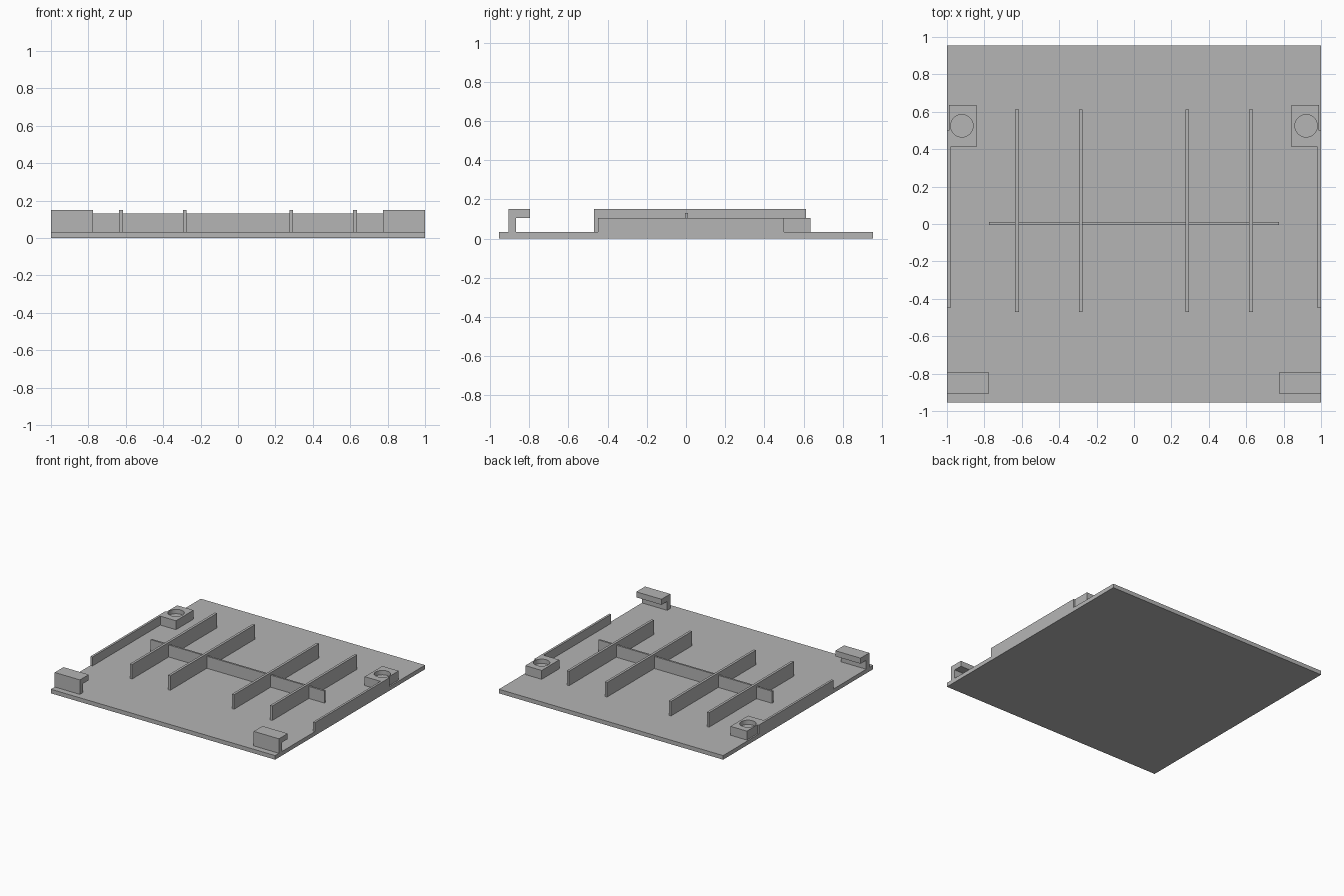
import bpy
import bmesh
from mathutils import Vector

cube = bpy.data.objects.get("Cube")
if cube:
    bpy.data.objects.remove(cube, do_unlink=True)

# One plain grey for the whole panel
grey = bpy.data.materials.new("grey plastic")
grey.use_nodes = True
grey.diffuse_color = (0.46, 0.46, 0.46, 1)
grey.node_tree.nodes["Principled BSDF"].inputs["Base Color"].default_value = grey.diffuse_color

BASE_TOP = 0.033
LOW_TOP = 0.105
HIGH_TOP = 0.15


def prism(name, profile, x0, x1):
    """Extrude a closed (y, z) profile from x0 to x1."""
    bm = bmesh.new()
    face = bm.faces.new([bm.verts.new((x0, y, z)) for y, z in profile])
    moved = bmesh.ops.extrude_face_region(bm, geom=[face])["geom"]
    verts = [v for v in moved if isinstance(v, bmesh.types.BMVert)]
    bmesh.ops.translate(bm, verts=verts, vec=Vector((x1 - x0, 0, 0)))
    bmesh.ops.recalc_face_normals(bm, faces=bm.faces[:])
    mesh = bpy.data.meshes.new(name)
    bm.to_mesh(mesh)
    bm.free()
    mesh.materials.append(grey)
    obj = bpy.data.objects.new(name, mesh)
    bpy.context.collection.objects.link(obj)
    return obj


def box(name, x, y, z):
    corners = [(y[0], z[0]), (y[1], z[0]), (y[1], z[1]), (y[0], z[1])]
    return prism(name, corners, *x)


def drill(obj, x, y, radius, floor):
    """Cut a round blind hole into the top of a part."""
    bpy.ops.mesh.primitive_cylinder_add(vertices=40, radius=radius, depth=0.2,
                                        location=(x, y, floor + 0.1))
    cutter = bpy.context.object
    cutter.hide_render = True
    cutter.data.materials.append(grey)
    cut = obj.modifiers.new("hole", "BOOLEAN")
    cut.operation = "DIFFERENCE"
    cut.solver = "EXACT"
    cut.object = cutter
    bpy.ops.object.select_all(action="DESELECT")
    bpy.context.view_layer.objects.active = obj
    obj.select_set(True)
    bpy.ops.object.modifier_apply(modifier=cut.name)
    bpy.data.objects.remove(cutter, do_unlink=True)
    bpy.ops.object.shade_smooth_by_angle()


# Base plate and the crosswise rib
box("base_plate", (-1, 1), (-0.955, 0.955), (0, BASE_TOP))
box("cross_rib", (-0.775, 0.775), (-0.005, 0.01), (BASE_TOP, 0.13))

# Hook section: upright post with a lip pointing to the back
hook = [(-0.907, BASE_TOP), (-0.867, BASE_TOP), (-0.867, LOW_TOP),
        (-0.795, LOW_TOP), (-0.795, HIGH_TOP), (-0.907, HIGH_TOP)]

for side, s in (("left", 1), ("right", -1)):
    # Lengthwise ribs
    for label, x in (("inner", 0.285), ("outer", 0.625)):
        box(f"{side}_{label}_rib", (s * x - 0.01, s * x + 0.01),
            (-0.47, 0.612), (BASE_TOP, HIGH_TOP))
    # Low wall along the side edge
    box(f"{side}_side_wall", (s * 0.982, s * 1.0), (-0.45, 0.5), (BASE_TOP, LOW_TOP))
    # Front corner hook
    prism(f"{side}_hook", hook, s * 0.775, s * 1.0)
    # Block with a round socket
    block = box(f"{side}_socket_block", (s * 0.842, s * 0.988),
                (0.412, 0.636), (BASE_TOP, LOW_TOP))
    drill(block, s * 0.92, 0.525, 0.06, 0.07)
